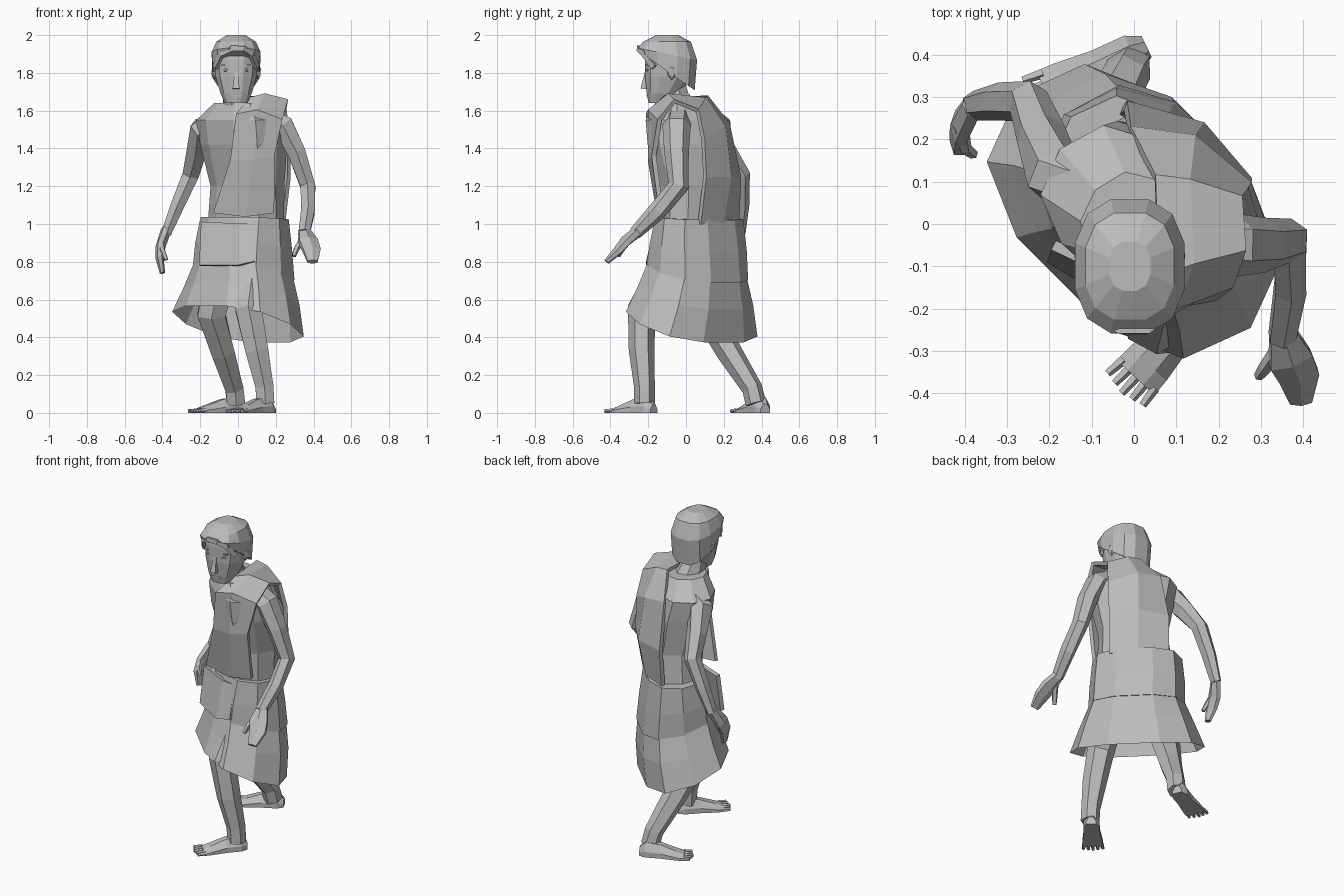
import bpy
import bmesh
from math import sin, cos, pi, radians, copysign
from mathutils import Vector

cube = bpy.data.objects.get("Cube")
if cube:
    bpy.data.objects.remove(cube, do_unlink=True)

grey = bpy.data.materials.new("stone_grey")
grey.use_nodes = True
grey.diffuse_color = (0.5, 0.5, 0.5, 1)
grey.node_tree.nodes["Principled BSDF"].inputs["Base Color"].default_value = grey.diffuse_color


def finish(name, bm):
    """Turn a bmesh into a flat shaded object."""
    bmesh.ops.recalc_face_normals(bm, faces=bm.faces[:])
    mesh = bpy.data.meshes.new(name)
    bm.to_mesh(mesh)
    bm.free()
    mesh.materials.append(grey)
    obj = bpy.data.objects.new(name, mesh)
    bpy.context.collection.objects.link(obj)
    return obj


def skin(name, rings, bottom=True):
    """Join rings of points into one closed skin."""
    bm = bmesh.new()
    rows = [[bm.verts.new(p) for p in ring] for ring in rings]
    n = len(rows[0])
    for low, high in zip(rows, rows[1:]):
        for i in range(n):
            j = (i + 1) % n
            bm.faces.new((low[i], low[j], high[j], high[i]))
    if bottom:
        bm.faces.new(rows[0][::-1])
    bm.faces.new(rows[-1])
    return finish(name, bm)


def soft(value, power):
    return copysign(abs(value) ** power, value)


def stack(name, levels, yaw=0, sides=10, bottom=True):
    """Level rings (x, y, z, half width, half depth, tilt) turned by yaw."""
    a = radians(yaw)
    across, back = Vector((cos(a), -sin(a), 0)), Vector((sin(a), cos(a), 0))
    rings = []
    for x, y, z, w, d, tilt in levels:
        ring = []
        for i in range(sides):
            t = 2 * pi * (i + 0.5) / sides - pi / 2
            u, v = w * soft(cos(t), 0.8), d * soft(sin(t), 0.8)
            ring.append(Vector((x, y, z + tilt * v)) + across * u + back * v)
        rings.append(ring)
    return skin(name, rings, bottom)


def tube(name, path, ref=(0, 1, 0), sides=6):
    """Tapering limb along stations (x, y, z, half width, half height)."""
    points = [Vector(p[:3]) for p in path]
    rings = []
    for i, (p, station) in enumerate(zip(points, path)):
        along = points[min(i + 1, len(points) - 1)] - points[max(i - 1, 0)]
        side = along.cross(Vector(ref)).normalized()
        up = side.cross(along).normalized()
        ring = []
        for k in range(sides):
            t = 2 * pi * (k + 0.5) / sides
            v = p + side * station[3] * cos(t) + up * station[4] * sin(t)
            v.z = max(v.z, 0)
            ring.append(v)
        rings.append(ring)
    return skin(name, rings)


def sheet(name, rows, thickness):
    """Cloth panel from rows of points."""
    bm = bmesh.new()
    grid = [[bm.verts.new(p) for p in row] for row in rows]
    for a, b in zip(grid, grid[1:]):
        for i in range(len(a) - 1):
            bm.faces.new((a[i], a[i + 1], b[i + 1], b[i]))
    obj = finish(name, bm)
    mod = obj.modifiers.new("thickness", "SOLIDIFY")
    mod.thickness = thickness
    mod.offset = 0
    return obj


def lump(name, place, size, ball=True):
    """Small ball or box."""
    bm = bmesh.new()
    if ball:
        bmesh.ops.create_icosphere(bm, subdivisions=1, radius=1)
    else:
        bmesh.ops.create_cube(bm, size=2)
    bmesh.ops.scale(bm, vec=size, verts=bm.verts[:])
    bmesh.ops.translate(bm, vec=place, verts=bm.verts[:])
    return finish(name, bm)


# Torso and neck
stack("torso", [(.04, .06, .95, .22, .15, 0), (.05, .05, 1.2, .2, .16, 0),
                (.03, .02, 1.42, .24, .18, 0), (.01, .01, 1.55, .25, .17, 0),
                (.02, -.02, 1.64, .15, .12, 0)], 42)
tube("neck", [(.01, .0, 1.56, .09, .09), (-.01, -.06, 1.66, .075, .085),
              (-.01, -.08, 1.74, .07, .08)], sides=8)

# Skirt and waistband
stack("skirt", [(0, .03, .47, .39, .25, -.4), (.02, .05, .62, .33, .235, -.32),
                (.03, .06, .78, .265, .21, -.25)], 45, bottom=False)
stack("waistband", [(.03, .06, .74, .28, .22, -.25), (.03, .065, .88, .275, .2, -.15),
                    (.035, .07, 1.03, .26, .17, -.05)], 45)
sheet("front_flap", [[(-.19, -.05, 1.01), (.0, -.14, 1.0), (.09, -.15, 1)],
                     [(-.2, -.08, .78), (.0, -.2, .78), (.09, -.2, .8)]], .025)

# Cloak draped over the left shoulder, front hem to back hem
sheet("cloak", [
    [(-.13, -.12, 1.06), (.04, -.14, 1.04), (.19, -.13, 1.06)],
    [(-.04, -.18, 1.34), (.08, -.19, 1.34), (.19, -.17, 1.36)],
    [(-.01, -.2, 1.58), (.1, -.19, 1.6), (.23, -.14, 1.55)],
    [(.06, -.12, 1.66), (.14, -.09, 1.68), (.26, -.06, 1.65)],
    [(.05, .11, 1.67), (.13, .1, 1.66), (.25, .06, 1.6)],
    [(-.01, .22, 1.53), (.14, .2, 1.51), (.27, .09, 1.45)],
    [(-.02, .28, 1.25), (.16, .23, 1.25), (.27, .1, 1.25)],
    [(-.03, .27, 1.0), (.13, .19, 1.0), (.24, .07, 1.0)]], .025)

# Head, hair and face
stack("head", [(-.01, -.14, 1.64, .06, .06, 0), (-.01, -.125, 1.69, .085, .085, 0),
               (-.01, -.09, 1.78, .112, .13, 0), (-.01, -.085, 1.87, .12, .135, 0),
               (-.01, -.09, 1.95, .1, .12, 0)], sides=12)
stack("hair", [(-.01, -.1, 1.81, .128, .15, -.7), (-.01, -.1, 1.9, .133, .163, -.2),
               (-.01, -.1, 1.965, .108, .13, 0), (-.01, -.1, 2, .05, .06, 0)], sides=12)
tube("fringe", [(-.12, -.17, 1.83, .015, .02), (-.09, -.22, 1.9, .015, .02),
                (-.03, -.25, 1.93, .015, .02), (.03, -.25, 1.93, .015, .02),
                (.07, -.22, 1.9, .015, .02), (.1, -.17, 1.83, .015, .02)], (0, 0, 1), 4)
tube("nose", [(-.01, -.2, 1.83, .01, .015), (-.01, -.215, 1.76, .018, .02),
              (-.01, -.22, 1.715, .026, .03)], sides=4)
lump("mouth", (-.01, -.2, 1.68), (.03, .008, .004), False)
for s, label in ((1, "left"), (-1, "right")):
    lump(label + "_eye", (s * .053 - .01, -.203, 1.815), (.018, .012, .01))
    lump(label + "_brow", (s * .055 - .01, -.205, 1.84), (.025, .01, .004), False)
    lump(label + "_ear", (s * .117 - .01, -.075, 1.805), (.016, .026, .042))

# Arms
tube("left_arm", [(.14, -.04, 1.56, .07, .07), (.24, -.05, 1.52, .065, .075),
                  (.31, -.05, 1.38, .055, .065), (.37, -.04, 1.2, .045, .055),
                  (.37, -.15, 1.07, .042, .05), (.35, -.27, .95, .035, .035)])
tube("right_arm", [(-.1, .08, 1.54, .07, .07), (-.19, .12, 1.5, .07, .075),
                   (-.22, .21, 1.38, .06, .06), (-.25, .29, 1.26, .05, .05),
                   (-.32, .29, 1.1, .042, .045), (-.38, .28, .95, .03, .035)])

# Hands
tube("left_hand", [(.35, -.25, .965, .033, .03), (.37, -.32, .91, .06, .03),
                   (.39, -.36, .86, .055, .025), (.395, -.42, .8, .03, .015)], (0, 0, 1))
tube("left_thumb", [(.34, -.3, .92, .02, .02), (.31, -.34, .87, .018, .016),
                    (.295, -.36, .83, .012, .012)], (1, 0, 0), 5)
tube("right_hand", [(-.38, .28, .97, .033, .028), (-.41, .23, .88, .05, .026),
                    (-.415, .2, .82, .045, .022), (-.4, .185, .74, .025, .014)], (1, 0, 0))
tube("right_thumb", [(-.41, .23, .91, .02, .02), (-.4, .18, .86, .016, .016),
                     (-.38, .165, .81, .012, .012)], (1, 0, 0), 5)

# Legs
tube("left_leg", [(.1, .0, .85, .1, .1), (.07, -.14, .7, .085, .085),
                  (.055, -.235, .55, .08, .075), (.1, -.235, .33, .07, .068),
                  (.14, -.22, .14, .055, .055), (.145, -.22, .05, .055, .055)])
tube("right_leg", [(-.08, .08, .8, .1, .1), (-.14, .12, .52, .085, .08),
                   (-.08, .23, .32, .07, .068), (-.02, .35, .13, .055, .055),
                   (-.01, .37, .05, .055, .055)])


def foot(label, heel, toe):
    """Flat soled foot with five toes."""
    a, b = Vector((*heel, 0)), Vector((*toe, 0))
    ahead = (b - a).normalized()
    side = Vector((-ahead.y, ahead.x, 0))
    shape = ((0, .03, .05), (.12, .05, .09), (.4, .052, .08), (.7, .064, .045), (.84, .066, .028))
    tube(label + "_foot", [(*a.lerp(b, f), w, h) for f, w, h in shape], (0, 0, 1), 8)
    for i in range(-2, 3):
        root = a.lerp(b, .8) + side * i * .025
        tip = a.lerp(b, 1 - .02 * abs(i)) + side * i * .028
        root.z = tip.z = .01
        tube(label + "_toe", [(*root, .013, .014), (*tip, .01, .01)], (0, 0, 1), 5)


foot("left", (.18, -.17), (-.03, -.4))
foot("right", (.03, .42), (-.25, .285))
